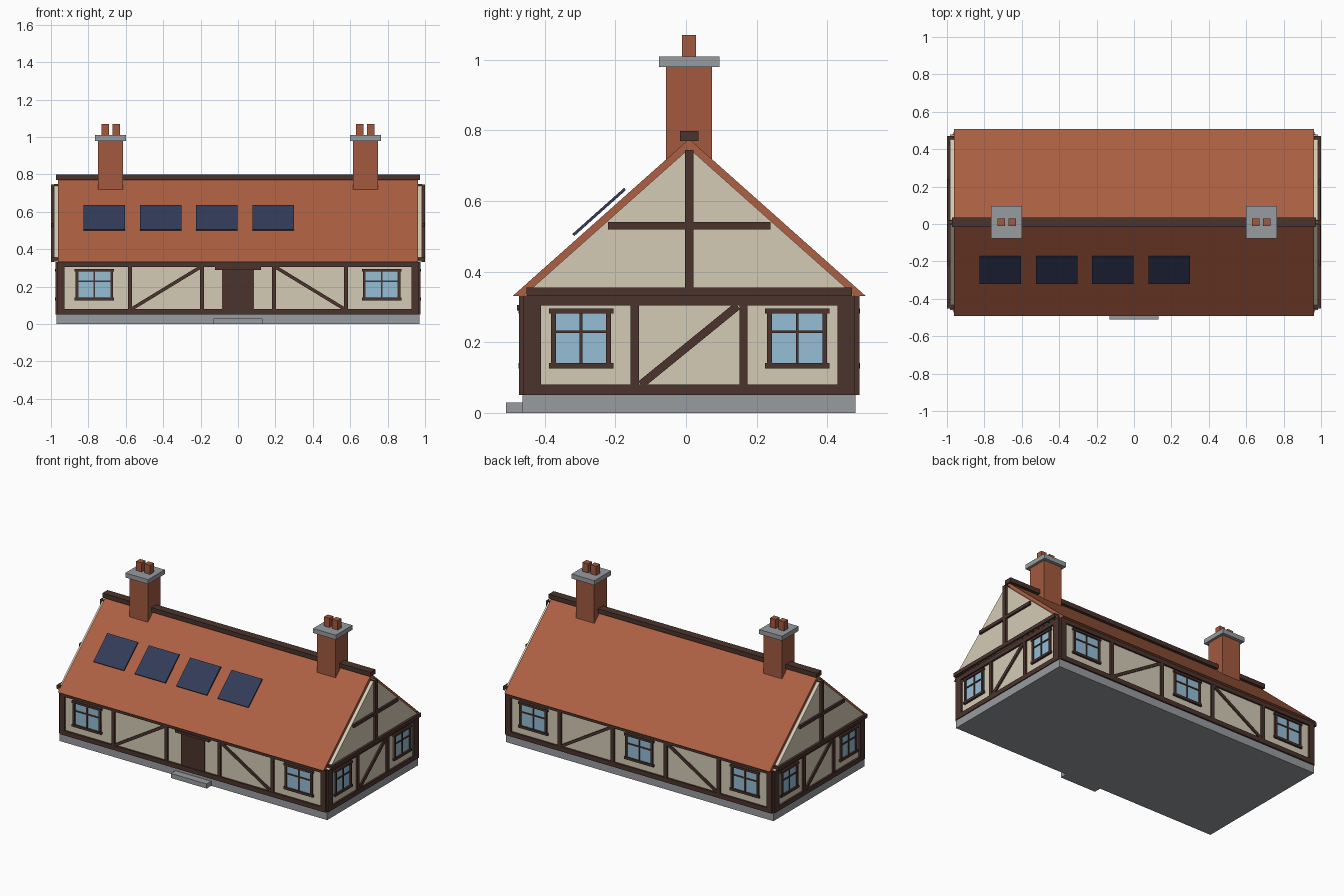
import bpy, bmesh, math
from mathutils import Matrix, Vector

if "Cube" in bpy.data.objects:
    bpy.data.objects.remove(bpy.data.objects["Cube"])

YC = 0.009  # building centre line in y


def material(name, r, g, b):
    lin = [((c / 255 + 0.055) / 1.055) ** 2.4 for c in (r, g, b)]
    m = bpy.data.materials.new(name)
    m.diffuse_color = (*lin, 1)
    m.use_nodes = True
    m.node_tree.nodes["Principled BSDF"].inputs["Base Color"].default_value = m.diffuse_color
    return m


CREAM = material("cream_plaster", 212, 203, 182)
TILE = material("roof_tile", 172, 96, 66)
BRICK = material("brick", 163, 89, 62)
STONE = material("grey_stone", 152, 156, 160)
TIMBER = material("dark_timber", 75, 52, 45)
GLASS = material("window_glass", 150, 189, 213)
PANEL = material("solar_blue", 50, 59, 88)


def finish(bm, name, mat):
    bmesh.ops.recalc_face_normals(bm, faces=bm.faces)
    me = bpy.data.meshes.new(name)
    bm.to_mesh(me)
    bm.free()
    me.materials.append(mat)
    ob = bpy.data.objects.new(name, me)
    bpy.context.collection.objects.link(ob)
    return ob


def box(name, mat, lo, hi, matrix=Matrix(), tilt=Matrix()):
    """Box between two corners, tilted about its own centre, then placed."""
    lo, hi = Vector(lo), Vector(hi)
    bm = bmesh.new()
    m = matrix @ Matrix.Translation((lo + hi) / 2) @ tilt @ Matrix.Diagonal((*(hi - lo), 1))
    bmesh.ops.create_cube(bm, size=1, matrix=m)
    return finish(bm, name, mat)


def prism(name, mat, profile, x0, x1):
    """Extrude a (y, z) outline along x."""
    bm = bmesh.new()
    f = bm.faces.new([bm.verts.new((x0, y + YC, z)) for y, z in profile])
    r = bmesh.ops.extrude_face_region(bm, geom=[f])
    vs = [v for v in r["geom"] if isinstance(v, bmesh.types.BMVert)]
    bmesh.ops.translate(bm, verts=vs, vec=(x1 - x0, 0, 0))
    return finish(bm, name, mat)


class Wall:
    """Places parts on one wall: u runs along it, d is the height above its face."""

    def __init__(self, name, turn, dist):
        self.name, self.dist = name, dist
        self.m = Matrix.Translation((0, YC, 0)) @ Matrix.Rotation(math.radians(turn), 4, "Z")

    def plate(self, part, mat, u0, u1, z0, z1, d, d0=-0.01, tilt=0):
        box(f"{self.name}_{part}", mat, (u0, -self.dist - d, z0), (u1, -self.dist - d0, z1),
            self.m, Matrix.Rotation(tilt, 4, "Y"))

    def brace(self, a, b, w):
        (u0, z0), (u1, z1) = a, b
        n, cu, cz = math.hypot(u1 - u0, z1 - z0), (u0 + u1) / 2, (z0 + z1) / 2
        self.plate("brace", TIMBER, cu - n / 2, cu + n / 2, cz - w / 2, cz + w / 2, 0.009,
                   tilt=-math.atan2(z1 - z0, u1 - u0))

    def frame(self, half, corner, posts):
        self.plate("sill_beam", TIMBER, -half, half, 0.051, 0.081, 0.012)
        self.plate("top_plate", TIMBER, -half, half, 0.304, 0.331, 0.012)
        for s in (-1, 1):
            a, b = sorted((s * half, s * (half - corner)))
            self.plate("corner_post", TIMBER, a, b, 0.051, 0.331, 0.012)
        for u in posts:
            self.plate("post", TIMBER, u - 0.0115, u + 0.0115, 0.07, 0.32, 0.011)

    def window(self, u, half):
        self.plate("window_glass", GLASS, u - half, u + half, 0.13, 0.29, 0.004)
        for s in (-1, 1):
            c = u + s * (half - 0.007)
            self.plate("window_jamb", TIMBER, c - 0.007, c + 0.007, 0.13, 0.29, 0.012)
        for z0, z1 in ((0.126, 0.141), (0.281, 0.295)):
            self.plate("window_rail", TIMBER, u - half - 0.006, u + half + 0.006, z0, z1, 0.014)
        self.plate("window_mullion", TIMBER, u - 0.004, u + 0.004, 0.13, 0.29, 0.009)
        self.plate("window_transom", TIMBER, u - half, u + half, 0.226, 0.234, 0.009)


# Plinth, step and plaster body
box("plinth", STONE, (-0.971, YC - 0.4715, 0), (0.971, YC + 0.4715, 0.051))
box("door_step", STONE, (-0.13, -0.51, 0), (0.13, -0.45, 0.03))
box("plaster_walls", CREAM, (-0.965, YC - 0.47, 0.051), (0.965, YC + 0.47, 0.331))

# Long walls
for name, turn in (("front", 0), ("back", 180)):
    w = Wall(name, turn, 0.47)
    w.frame(0.965, 0.037, (-0.577, -0.192, 0.192, 0.577))
    for s in (-1, 1):
        w.brace((s * 0.565, 0.083), (s * 0.205, 0.302), 0.018)
        w.window(s * 0.768, 0.1)
    if name == "front":
        w.plate("door", TIMBER, -0.085, 0.085, 0.07, 0.305, 0.008)
        w.plate("door_lintel", TIMBER, -0.123, 0.123, 0.29, 0.306, 0.018)
    else:
        w.window(0, 0.1)

# End walls and gable timbers
for name, turn in (("right", 90), ("left", 270)):
    w = Wall(name, turn, 0.965)
    w.frame(0.47, 0.05, (-0.154, 0.154))
    w.brace((-0.137, 0.08), (0.137, 0.303), 0.023)
    for s in (-1, 1):
        w.window(s * 0.306, 0.085)
    w.plate("tie_beam", TIMBER, -0.461, 0.461, 0.331, 0.355, 0.035)
    w.plate("collar_beam", TIMBER, -0.23, 0.23, 0.519, 0.54, 0.033)
    w.plate("king_post", TIMBER, -0.012, 0.012, 0.34, 0.745, 0.035)

# Roof, gable plaster and ridge
prism("roof", TILE, [(-0.5, 0.331), (0.5, 0.331), (0, 0.776)], -0.963, 0.963)
for name, s in (("right", 1), ("left", -1)):
    prism(f"{name}_gable", CREAM, [(-0.47, 0.331), (0.47, 0.331), (0, 0.749)], s * 0.95, s * 0.985)
box("ridge_beam", TIMBER, (-0.972, YC - 0.026, 0.77), (0.972, YC + 0.026, 0.799))

# Chimneys
for x in (-0.681, 0.681):
    box("chimney_stack", BRICK, (x - 0.067, YC - 0.065, 0.6), (x + 0.067, YC + 0.065, 0.982))
    box("chimney_cap", STONE, (x - 0.083, YC - 0.086, 0.98), (x + 0.083, YC + 0.086, 1.01))
    for p in (x - 0.03, x + 0.03):
        box("chimney_pot", BRICK, (p - 0.02, YC - 0.02, 1.0), (p + 0.02, YC + 0.02, 1.07))

# Solar panels floating just above the front slope
slope = math.atan2(0.445, 0.5)
for i in range(4):
    x = -0.714 + 0.3005 * i
    box("solar_panel", PANEL, (x - 0.111, -0.344, 0.565), (x + 0.111, -0.148, 0.573),
        tilt=Matrix.Rotation(slope, 4, "X"))
